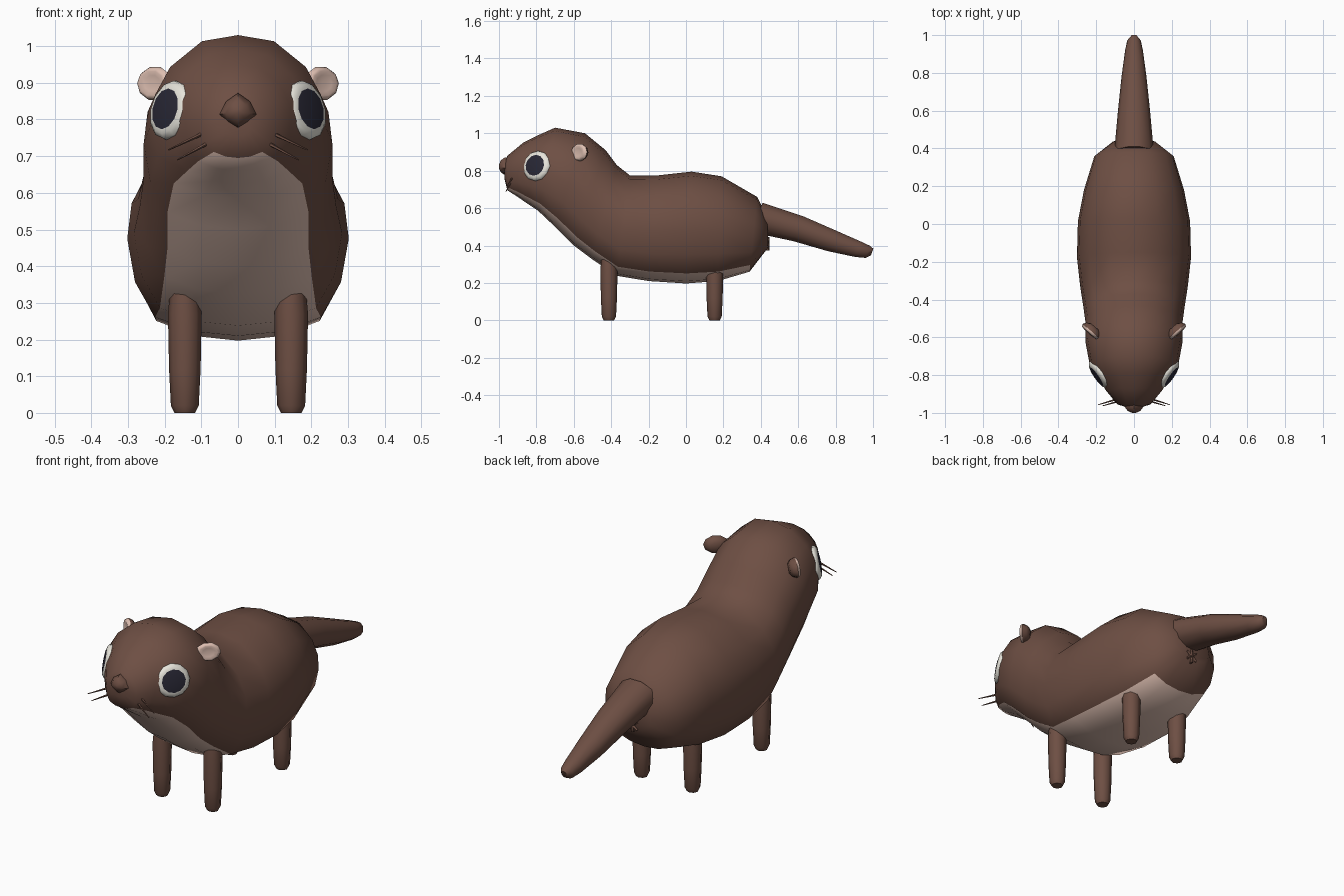
import bpy, bmesh, math
from mathutils import Vector

if "Cube" in bpy.data.objects:
    bpy.data.objects.remove(bpy.data.objects["Cube"])


def material(name, rgb):
    m = bpy.data.materials.new(name)
    m.diffuse_color = (*rgb, 1)
    m.use_nodes = True
    m.node_tree.nodes["Principled BSDF"].inputs["Base Color"].default_value = m.diffuse_color
    return m


BROWN = material("brown fur", (0.155, 0.078, 0.057))
PALE = material("pale pink belly and ear", (0.73, 0.52, 0.44))
WHITE = material("eye white", (0.80, 0.78, 0.71))
DARK = material("dark pupil", (0.022, 0.021, 0.036))


def loft(name, rings, mats, rule=None, angle=50):
    """Skin a list of equal rings; rule(row, column) picks a material slot."""
    bm = bmesh.new()
    rows = [[bm.verts.new(p) for p in ring] for ring in rings]
    n = len(rows[0])
    for i in range(len(rows) - 1):
        for j in range(n):
            k = (j + 1) % n
            f = bm.faces.new((rows[i][j], rows[i][k], rows[i + 1][k], rows[i + 1][j]))
            f.material_index = rule(i, j) if rule else 0
    for row, i in ((rows[0], -1), (rows[-1], len(rows))):
        f = bm.faces.new(row)
        f.material_index = rule(i, -1) if rule else 0
    bmesh.ops.recalc_face_normals(bm, faces=bm.faces)
    me = bpy.data.meshes.new(name)
    bm.to_mesh(me)
    bm.free()
    for m in mats:
        me.materials.append(m)
    ob = bpy.data.objects.new(name, me)
    bpy.context.collection.objects.link(ob)
    bpy.ops.object.select_all(action='DESELECT')
    ob.select_set(True)
    bpy.context.view_layer.objects.active = ob
    bpy.ops.object.shade_smooth_by_angle(angle=math.radians(angle))
    return ob


def ellipse(c, u, v, n):
    c, u, v = Vector(c), Vector(u), Vector(v)
    return [c + u * math.cos(2 * math.pi * j / n) + v * math.sin(2 * math.pi * j / n)
            for j in range(n)]


def frame(normal):
    """Sideways and upward directions of a disc facing along normal."""
    w = Vector(normal).normalized()
    u = Vector((0, 0, 1)).cross(w).normalized()
    return u, w.cross(u), w


# Body: half cross-section (width, height) and sections
# (top y, top z, bottom y, bottom z, half width) from muzzle to rump
HALF = [(0, 1), (.42, .925), (.79, .61), (.96, .28), (1, -.06),
        (.93, -.48), (.75, -.82), (.38, -.96), (0, -1)]
SHAPE = HALF + [(-x, t) for x, t in HALF[-2:0:-1]]
SECTIONS = [
    (-.972, .835, -.970, .755, .035),
    (-.955, .88, -.955, .695, .088), (-.87, .95, -.90, .66, .145),
    (-.79, .99, -.85, .625, .187), (-.70, 1.03, -.79, .585, .234),
    (-.54, 1.0, -.70, .50, .257), (-.43, .91, -.60, .40, .257),
    (-.37, .83, -.50, .325, .268), (-.30, .775, -.37, .238, .284),
    (-.15, .775, -.20, .21, .302), (.03, .795, 0, .197, .297),
    (.19, .77, .17, .21, .265), (.38, .66, .34, .26, .21),
    (.435, .55, .44, .39, .11)]


def section(ty, tz, by, bz, w):
    return [(w * x, (ty + by) / 2 + t * (ty - by) / 2, (tz + bz) / 2 + t * (tz - bz) / 2)
            for x, t in SHAPE]


loft("body", [section(*s) for s in SECTIONS], [BROWN, PALE],
     lambda i, j: int(6 <= j <= 9 and 1 <= i <= 11), 80)

# Tail: (y, z, half width, half height), tapering down to the tip
TAIL = [(.38, .55, .105, .088), (.60, .49, .085, .075), (.78, .425, .066, .062),
        (.92, .38, .047, .046), (.972, .366, .036, .036), (.995, .365, .016, .020)]
loft("tail", [ellipse((0, y, z), (a, 0, 0), (0, .35 * b, .94 * b), 10)
              for y, z, a, b in TAIL], [BROWN])

# Nose: faceted kite-shaped stud
KITE = [(0, .05), (.033, .027), (.05, -.008), (.028, -.029),
        (0, -.046), (-.028, -.029), (-.05, -.008), (-.033, .027)]
loft("nose", [[(x * k, y, .822 + z * k) for x, z in KITE]
              for y, k in ((-.94, .9), (-.968, 1), (-.990, .66), (-1.0, .2))], [BROWN])

# Small star under the tail
for a in (35, 90, 145):
    d = Vector((math.cos(math.radians(a)), 0, math.sin(math.radians(a))))
    c = Vector((0, .435, .41))
    loft("rump_star_arm", [ellipse(c + d * s, (0, .012, 0),
                                   Vector((-d.z, 0, d.x)) * r, 6)
                           for s, r in ((-.036, .006), (0, .011), (.036, .006))], [BROWN])

LEG = [(0, .028), (.02, .038), (.12, .043), (.27, .046), (.335, .040)]
EYE = [(-.035, .070), (-.005, .084), (.008, .082), (.017, .070),
       (.020, .058), (.023, .030), (.024, .010)]
EAR = [(-.030, .026), (-.018, .043), (.002, .053), (.014, .046),
       (.016, .038), (.013, .025), (.012, .008)]

for side, s in (("right", 1), ("left", -1)):
    # Legs
    for part, y in (("front", -.412), ("rear", .153)):
        loft(f"{part}_leg_{side}", [ellipse((s * .145, y, z), (r, 0, 0), (0, r, 0), 8)
                                    for z, r in LEG], [BROWN])

    # Eye: shallow dome with a dark middle
    u, v, w = frame((s * .80, -.56, .2))
    c = Vector((s * .183, -.797, .825))
    loft(f"eye_{side}", [ellipse(c + w * h, u * r * 1.03, v * r * .98, 12)
                         for h, r in EYE],
         [WHITE, DARK], lambda i, j: int(i >= 4))

    # Ear: thick disc with a pale hollow
    u, v, w = frame((s * .66, -.75, .05))
    c = Vector((s * .226, -.568, .898))
    loft(f"ear_{side}", [ellipse(c + w * h, u * r * 1.15, v * r * .9, 10) for h, r in EAR],
         [BROWN, PALE], lambda i, j: int(i >= 2))

    # Whiskers: two thin tapered spikes
    for a, b in (((.085, -.925, .767), (.19, -.957, .717)),
                 ((.072, -.935, .741), (.165, -.962, .690))):
        a, b = (Vector((s * p[0], p[1], p[2])) for p in (a, b))
        u, v, w = frame(b - a)
        loft(f"whisker_{side}", [ellipse(a, u * .006, v * .006, 5),
                                 ellipse(b, u * .002, v * .002, 5)], [BROWN])
